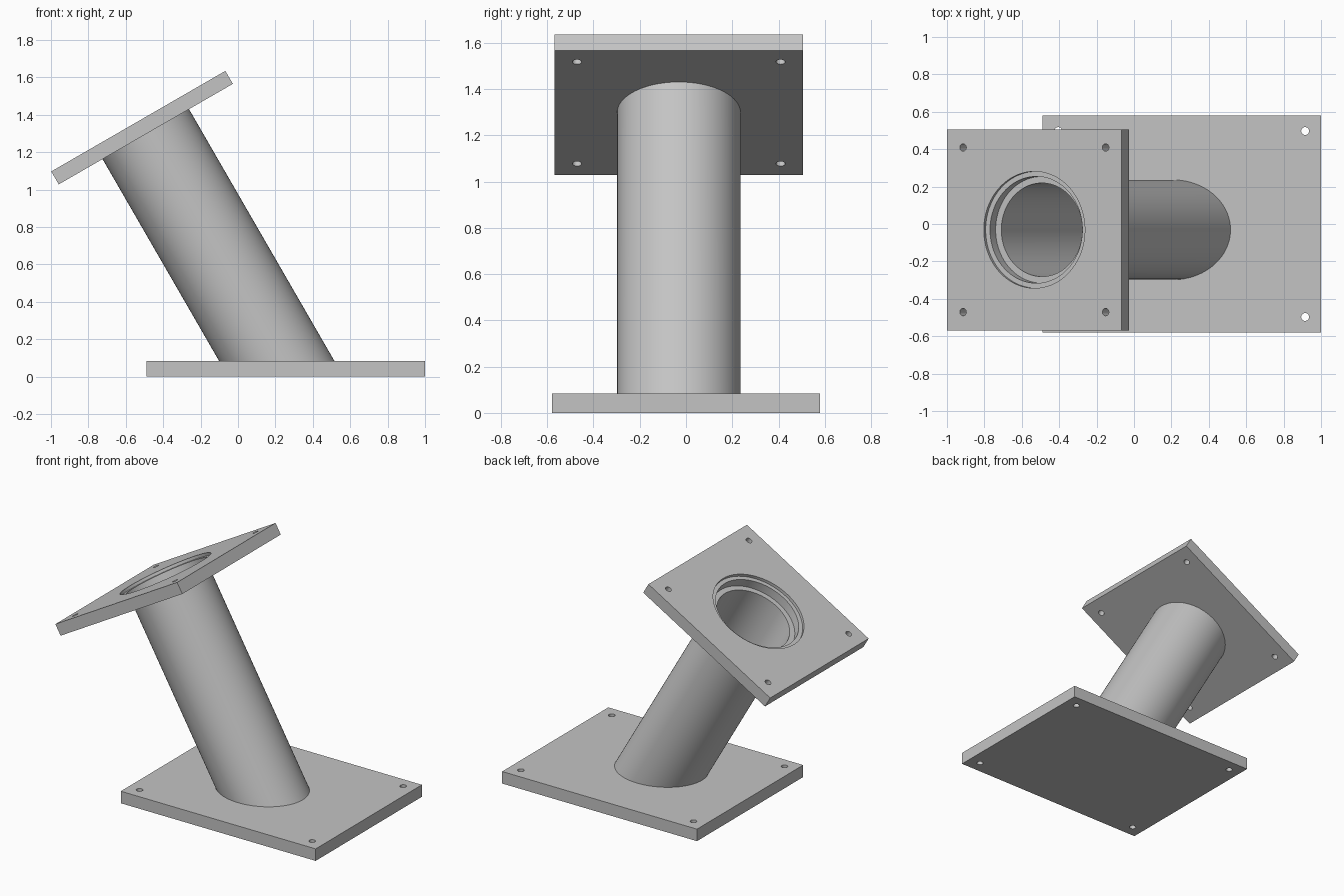
import bpy, bmesh, math
from mathutils import Matrix, Vector

if "Cube" in bpy.data.objects:
    bpy.data.objects.remove(bpy.data.objects["Cube"])

steel = bpy.data.materials.new("plain grey steel")
steel.use_nodes = True
GREY = (0.55, 0.55, 0.55, 1)
steel.diffuse_color = GREY
steel.node_tree.nodes["Principled BSDF"].inputs["Base Color"].default_value = GREY

BASE_TOP = 0.083
TILT = math.radians(30)
SEGMENTS = 96
THICK = 0.08
# Frame of the tilted flange: origin at the middle of its underside
FLANGE = Matrix.Translation((-0.493, -0.031, 1.297)) @ Matrix.Rotation(-TILT, 4, "Y")


def make_object(name, bm, matrix=Matrix()):
    bmesh.ops.recalc_face_normals(bm, faces=bm.faces)
    mesh = bpy.data.meshes.new(name)
    bm.to_mesh(mesh)
    bm.free()
    mesh.materials.append(steel)
    obj = bpy.data.objects.new(name, mesh)
    obj.matrix_world = matrix
    bpy.context.collection.objects.link(obj)
    return obj


def slab(name, size, matrix):
    """Box whose underside sits on the frame origin."""
    bm = bmesh.new()
    bmesh.ops.create_cube(bm, size=1)
    bmesh.ops.scale(bm, vec=size, verts=bm.verts)
    bmesh.ops.translate(bm, vec=(0, 0, size[2] / 2), verts=bm.verts)
    return make_object(name, bm, matrix)


def drill(plate, x, y, radius, bottom, top, segments=32):
    """Cut a round hole between two heights in the plate's own frame."""
    bm = bmesh.new()
    bmesh.ops.create_cone(bm, cap_ends=True, segments=segments, radius1=radius,
                          radius2=radius, depth=top - bottom)
    bmesh.ops.translate(bm, vec=(x, y, (top + bottom) / 2), verts=bm.verts)
    cutter = make_object("hole_cutter", bm, plate.matrix_world.copy())
    cutter.hide_render = True
    mod = plate.modifiers.new("hole", "BOOLEAN")
    mod.operation = "DIFFERENCE"
    mod.solver = "EXACT"
    mod.object = cutter
    bpy.context.view_layer.objects.active = plate
    bpy.ops.object.modifier_apply(modifier=mod.name)
    bpy.data.objects.remove(cutter)


def bolt_holes(plate, dx, dy, radius):
    for sx in (-1, 1):
        for sy in (-1, 1):
            drill(plate, sx * dx, sy * dy, radius, -0.05, 0.15)


def smooth(obj):
    bpy.ops.object.select_all(action="DESELECT")
    obj.select_set(True)
    bpy.context.view_layer.objects.active = obj
    bpy.ops.object.shade_smooth_by_angle(angle=math.radians(30))


# Flat base plate with four bolt holes
base = slab("base_plate", (1.49, 1.16, BASE_TOP), Matrix.Translation((0.255, 0, 0)))
bolt_holes(base, 0.66, 0.497, 0.021)

# Tilted square flange with a stepped bore and four bolt holes
flange = slab("tilted_flange", (1.075, 1.075, THICK), FLANGE)
drill(flange, 0, 0, 0.285, -0.05, 0.15, SEGMENTS)
drill(flange, 0, 0, 0.312, THICK - 0.02, 0.15, SEGMENTS)
bolt_holes(flange, 0.44, 0.44, 0.02)

# Hollow leaning tube, mitred at the foot to meet the base plate
bm = bmesh.new()


def tube_ring(radius, mitred):
    ring = []
    for i in range(SEGMENTS):
        a = math.tau * i / SEGMENTS
        p = Vector((radius * math.cos(a), radius * math.sin(a), 0))
        if mitred:
            p.z = (BASE_TOP - (FLANGE @ p).z) / math.cos(TILT)
        ring.append(bm.verts.new(p))
    return ring


OUTER, INNER = 0.267, 0.25
rings = [tube_ring(OUTER, True), tube_ring(OUTER, False),
         tube_ring(INNER, False), tube_ring(INNER, True)]
for k, ring in enumerate(rings):
    above = rings[(k + 1) % len(rings)]
    for i in range(SEGMENTS):
        j = (i + 1) % SEGMENTS
        bm.faces.new((ring[i], ring[j], above[j], above[i]))
tube = make_object("leaning_tube", bm, FLANGE)

# Narrow weld lip closing the gap between tube and bore
bm = bmesh.new()
lip = [tube_ring(OUTER, False), tube_ring(0.285, False)]
for i in range(SEGMENTS):
    j = (i + 1) % SEGMENTS
    bm.faces.new((lip[0][i], lip[0][j], lip[1][j], lip[1][i]))
weld_lip = make_object("weld_lip", bm, FLANGE)

for part in (base, flange, tube, weld_lip):
    smooth(part)
